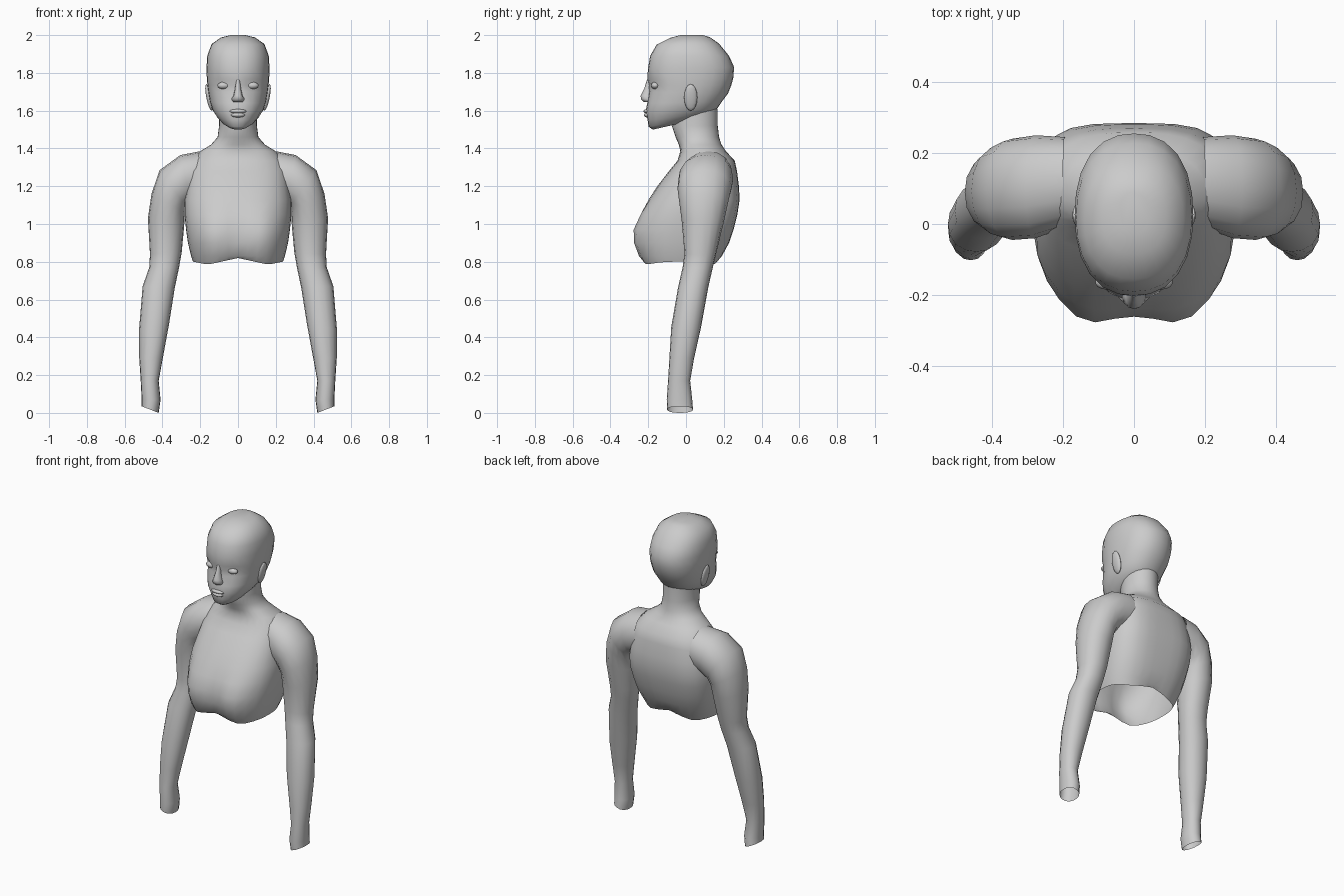
import bpy, bmesh, math
from mathutils import Vector, Matrix


def ring(c, u, v, pf=2.2, pb=2.2, n=24):
    """Rounded-square section: u = half width, v = half depth (towards the back)."""
    pts = []
    for i in range(n):
        t = 2 * math.pi * i / n
        a, b = math.cos(t), math.sin(t)
        p = pb if b > 0 else pf
        r = (abs(a) ** p + abs(b) ** p) ** (-1 / p)
        pts.append(Vector(c) + Vector(u) * (a * r) + Vector(v) * (b * r))
    return pts


def add_object(name, bm, mirror=False):
    bmesh.ops.recalc_face_normals(bm, faces=bm.faces)
    me = bpy.data.meshes.new(name)
    bm.to_mesh(me)
    bm.free()
    ob = bpy.data.objects.new(name, me)
    bpy.context.collection.objects.link(ob)
    if mirror:
        ob.modifiers.new("mirror", 'MIRROR')
    return ob


def loft(name, rings, caps=False, mirror=False):
    bm = bmesh.new()
    rows = [[bm.verts.new(p) for p in r] for r in rings]
    n = len(rows[0])
    for a, b in zip(rows, rows[1:]):
        for i in range(n):
            j = (i + 1) % n
            bm.faces.new((a[i], a[j], b[j], b[i]))
    if caps:
        bm.faces.new(rows[0])
        bm.faces.new(rows[-1])
    return add_object(name, bm, mirror)


def level(zf, yf, zb, yb, hw, pf=2.3, pb=2.3, n=24):
    """Roughly horizontal section from its front and back points."""
    return ring((0, (yf + yb) / 2, (zf + zb) / 2), (hw, 0, 0),
                (0, (yb - yf) / 2, (zb - zf) / 2), pf, pb, n)


def ball(name, loc, scale, tilt=0):
    bm = bmesh.new()
    m = Matrix.Translation(loc) @ Matrix.Rotation(tilt, 4, 'Y') @ Matrix.Diagonal((*scale, 1))
    bmesh.ops.create_uvsphere(bm, u_segments=14, v_segments=8, radius=1, matrix=m)
    return add_object(name, bm, loc[0] != 0)


def bump(x, z, x0, z0, sx, sz):
    return math.exp(-((abs(x) - x0) / sx) ** 2 - ((z - z0) / sz) ** 2)


# Torso and neck: z, half width, front y, back y, front and back squareness
torso = [(.80, .238, -.22, .17, 2.6, 2.8), (.83, .248, -.24, .19, 2.6, 3),
         (.90, .265, -.255, .228, 2.6, 3.2), (.97, .275, -.26, .252, 2.6, 3.4),
         (1.05, .283, -.238, .272, 2.6, 3.6), (1.13, .283, -.197, .284, 2.6, 3.6),
         (1.20, .272, -.152, .280, 2.6, 3.4), (1.28, .262, -.09, .270, 2.6, 3),
         (1.335, .245, -.045, .258, 2.5, 2.6), (1.385, .20, -.03, .212, 2.3, 2.3),
         (1.42, .143, -.038, .188, 2.1, 2.1), (1.46, .108, -.055, .175, 2, 2),
         (1.52, .100, -.075, .168, 2, 2), (1.61, .100, -.07, .168, 2, 2)]
rings = [level(z, yf, z, yb, w, pf, pb, 32) for z, w, yf, yb, pf, pb in torso]
for r in rings:
    for p in r:
        if p.y < 0:
            p.y -= .036 * bump(p.x, p.z, .14, .92, .075, .13)
for p in rings[0]:                      # arched lower edge
    d = abs(p.x)
    p.z = .785 + (.035 * (1 - d / .16) if d < .16 else .2 * (d - .16))
loft("torso_and_neck", rings)

# Arms: inner x, z, outer x, z, front y, back y
arm = [(.19, 1.13, .20, 1.385, -.01, .245), (.25, 1.11, .305, 1.365, -.04, .25),
       (.272, 1.09, .415, 1.285, -.045, .24), (.282, 1.06, .458, 1.16, -.035, .222),
       (.285, .99, .477, 1.03, -.022, .20), (.298, .85, .466, .84, -.008, .16),
       (.312, .77, .470, .77, -.018, .142), (.335, .66, .505, .67, -.042, .118),
       (.365, .47, .524, .44, -.078, .08), (.398, .29, .523, .29, -.088, .043),
       (.420, .17, .515, .17, -.095, .022), (.41, .07, .51, .07, -.102, .033),
       (.42, .0, .51, .035, -.10, .037)]
loft("arms", [ring(((a + c) / 2, (f + k) / 2, (b + d) / 2), ((c - a) / 2, 0, (d - b) / 2),
                   (0, (k - f) / 2, 0), n=16) for a, b, c, d, f, k in arm], mirror=True)

# Head: front z, front y, back z, back y, half width
head = [(2.0, -.03, 2.0, .09, .04), (1.985, -.085, 1.99, .125, .09),
        (1.95, -.155, 1.955, .175, .14), (1.89, -.19, 1.89, .228, .163),
        (1.82, -.202, 1.83, .255, .167), (1.765, -.204, 1.77, .25, .165),
        (1.735, -.198, 1.735, .24, .162), (1.70, -.196, 1.69, .222, .157),
        (1.64, -.205, 1.645, .188, .147), (1.595, -.214, 1.61, .165, .134),
        (1.55, -.203, 1.59, .14, .112), (1.515, -.198, 1.57, .11, .085),
        (1.5, -.175, 1.555, .07, .055)]
rings = [level(*h) for h in head]
for r in rings:
    for p in r:
        if p.y < 0:                     # eye sockets
            p.y += .016 * bump(p.x, p.z, .075, 1.735, .035, .03)
loft("head", rings, caps=True)

# Face details
nose = [(1.765, .010, -.206), (1.715, .016, -.222), (1.68, .024, -.24),
        (1.662, .034, -.239), (1.645, .026, -.222)]
loft("nose", [level(z, yf, z, -.17, w, 2, 2, 12) for z, w, yf in nose], caps=True)
ball("upper_lip", (0, -.203, 1.597), (.045, .022, .012))
ball("lower_lip", (0, -.202, 1.577), (.038, .022, .013))
ball("eyelids", (.076, -.163, 1.733), (.034, .022, .019))
ball("ears", (.154, .025, 1.67), (.014, .035, .072), .2)

bpy.ops.object.select_all(action='SELECT')
bpy.context.view_layer.objects.active = bpy.data.objects["head"]
bpy.ops.object.shade_smooth_by_angle(angle=math.radians(60))
